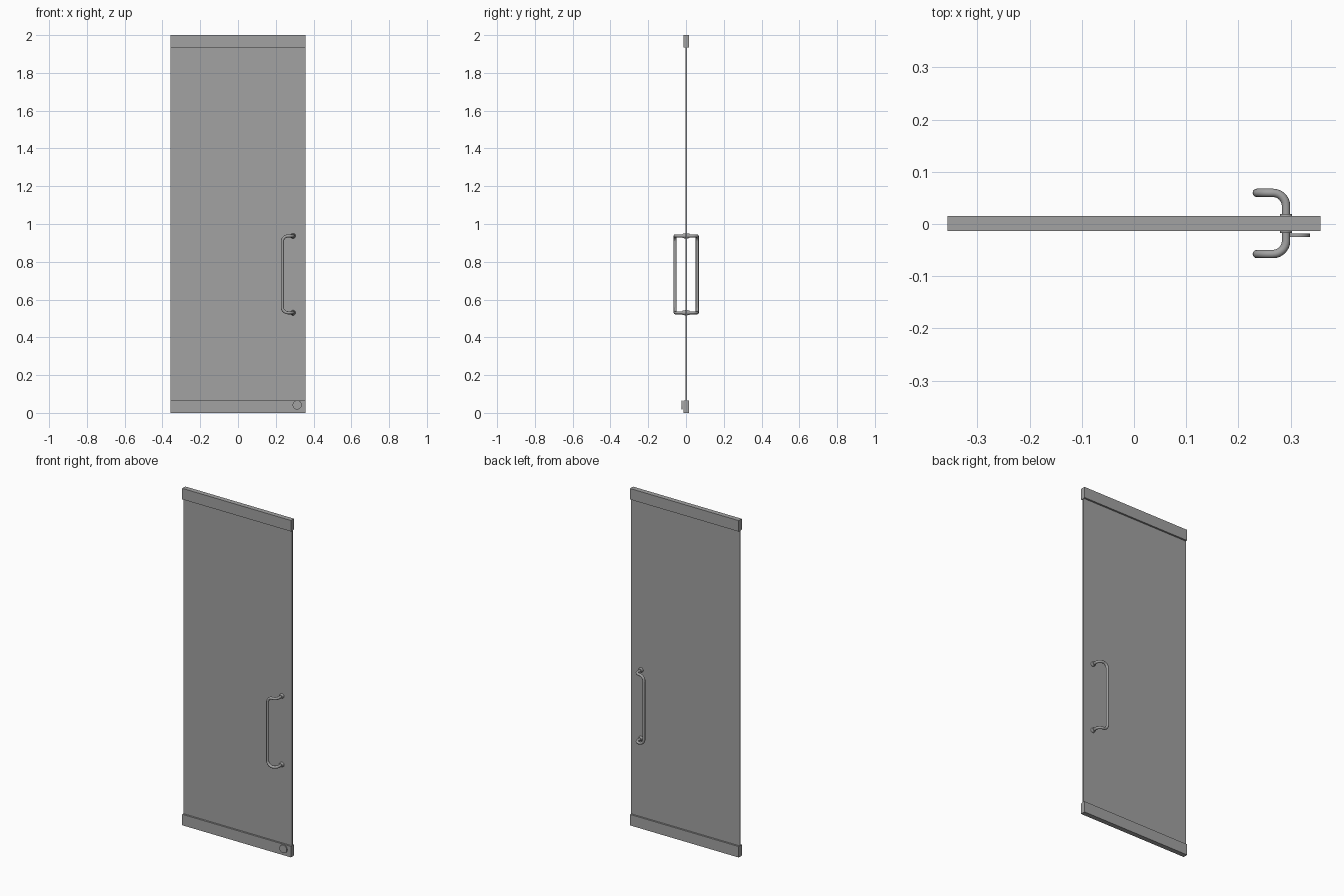
import bpy
import math
from mathutils import Vector

cube = bpy.data.objects.get("Cube")
if cube:
    bpy.data.objects.remove(cube, do_unlink=True)


def make_material(name, value):
    mat = bpy.data.materials.new(name)
    mat.use_nodes = True
    color = (value, value, value, 1)
    mat.diffuse_color = color
    mat.node_tree.nodes["Principled BSDF"].inputs["Base Color"].default_value = color
    return mat


grey = make_material("door grey", 0.36)
MID_Y = 0.001
HALF_WIDTH = 0.357
RAIL_HEIGHT = 0.065


def finish(obj, name, smooth=False):
    obj.name = name
    obj.data.materials.clear()
    obj.data.materials.append(grey)
    if smooth:
        bpy.ops.object.shade_smooth_by_angle(angle=math.radians(40))


def box(name, depth, bottom, top):
    bpy.ops.mesh.primitive_cube_add(size=1, location=(0, MID_Y, (bottom + top) / 2))
    obj = bpy.context.object
    obj.scale = (2 * HALF_WIDTH, depth, top - bottom)
    bpy.ops.object.transform_apply(location=False, rotation=False, scale=True)
    finish(obj, name)


def disc(name, x, y, z, r1, r2, depth):
    # Wide end (r1) faces +y before any flip in the sign of y
    turn = math.pi / 2 if y >= 0 else -math.pi / 2
    bpy.ops.mesh.primitive_cone_add(vertices=32, radius1=r1, radius2=r2, depth=depth,
                                    location=(x, y + MID_Y, z), rotation=(-turn, 0, 0))
    finish(bpy.context.object, name, True)


def rounded_path(corners, radii, steps=8):
    """Replace the inner right-angle corners with circular arcs."""
    pts = [Vector(c) for c in corners]
    path = [pts[0]]
    for a, b, c, r in zip(pts, pts[1:], pts[2:], radii):
        u, v = (a - b).normalized(), (c - b).normalized()
        centre = b + (u + v) * r
        for i in range(steps + 1):
            t = math.pi / 2 * i / steps
            path.append(centre - v * r * math.cos(t) - u * r * math.sin(t))
    return path + [pts[-1]]


def tube(name, path, radius):
    curve = bpy.data.curves.new(name, "CURVE")
    curve.dimensions = "3D"
    curve.bevel_depth = radius
    curve.bevel_resolution = 4
    curve.use_fill_caps = True
    spline = curve.splines.new("POLY")
    spline.points.add(len(path) - 1)
    for point, co in zip(spline.points, path):
        point.co = (*co, 1)
    obj = bpy.data.objects.new(name, curve)
    bpy.context.collection.objects.link(obj)
    bpy.ops.object.select_all(action="DESELECT")
    obj.select_set(True)
    bpy.context.view_layer.objects.active = obj
    bpy.ops.object.convert(target="MESH")
    finish(bpy.context.object, name, True)


# Door panel with its top and bottom rails
box("door_panel", 0.008, RAIL_HEIGHT, 2 - RAIL_HEIGHT)
box("top_rail", 0.029, 2 - RAIL_HEIGHT, 2)
box("bottom_rail", 0.029, 0, RAIL_HEIGHT)

# Offset pull handles on both faces
MOUNT_X, BAR_X = 0.291, 0.235
LOW, HIGH = 0.53, 0.937
for side, label in ((-1, "front"), (1, "back")):
    out = MID_Y + side * 0.0585
    start = MID_Y + side * 0.004
    corners = [(MOUNT_X, start, HIGH), (MOUNT_X, out, HIGH), (BAR_X, out, HIGH),
               (BAR_X, out, LOW), (MOUNT_X, out, LOW), (MOUNT_X, start, LOW)]
    tube(label + "_handle", rounded_path(corners, (0.025, 0.03, 0.03, 0.025)), 0.008)
    for z, level in ((HIGH, "upper"), (LOW, "lower")):
        disc(f"{label}_{level}_handle_collar", MOUNT_X, side * 0.011, z, 0.014, 0.011, 0.015)

# Round lock cover by the bottom rail
disc("lock_cover", 0.313, -0.0225, 0.042, 0.024, 0.024, 0.006)
